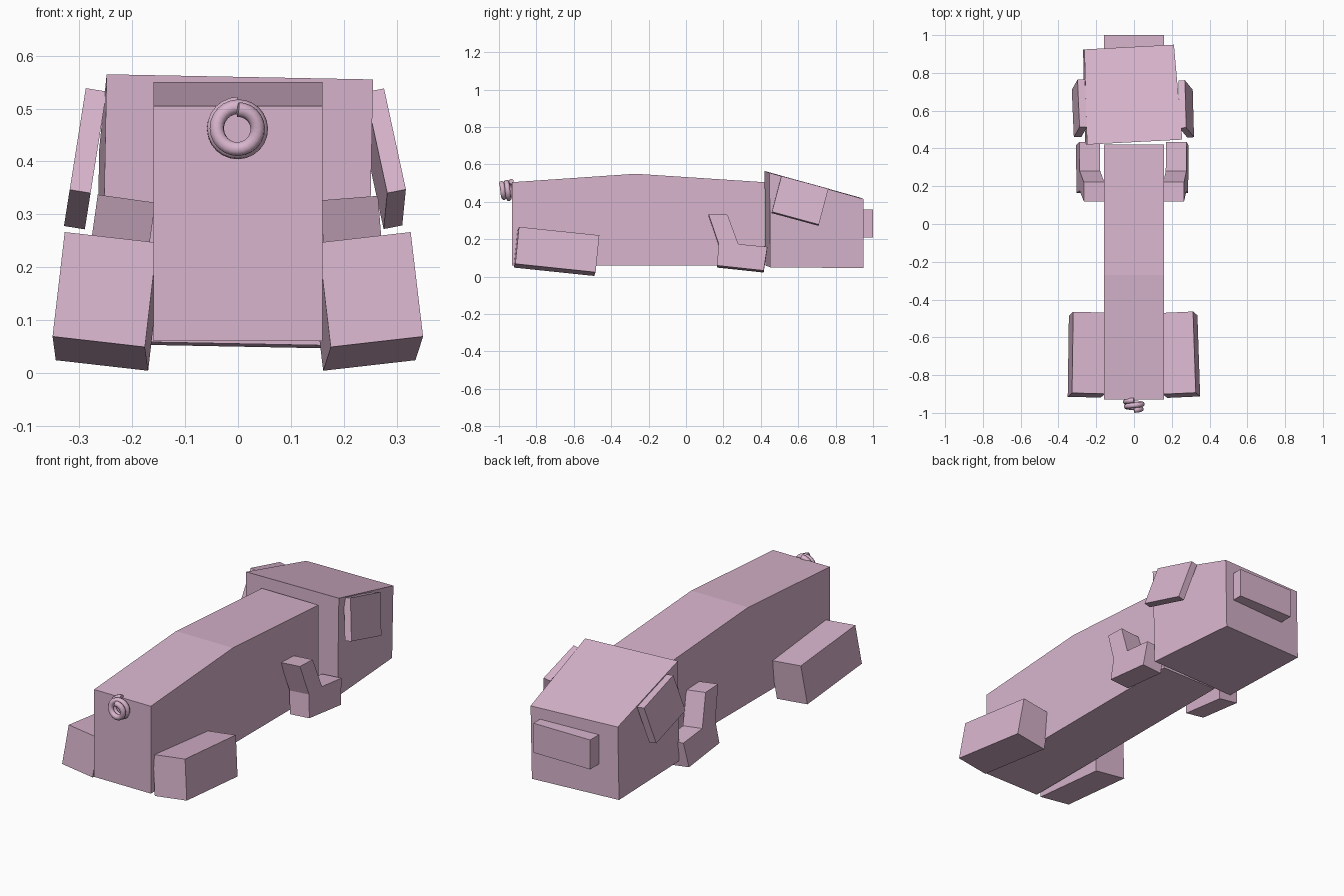
import bpy, bmesh, math
from mathutils import Matrix, Vector, Euler

default = bpy.data.objects.get("Cube")
if default:
    bpy.data.objects.remove(default, do_unlink=True)

# Single flat colour
COLOUR = (0.69, 0.46, 0.61, 1)
pink = bpy.data.materials.new("soft pink")
pink.use_nodes = True
pink.diffuse_color = COLOUR
shader = pink.node_tree.nodes["Principled BSDF"]
shader.inputs["Base Color"].default_value = COLOUR
shader.inputs["Roughness"].default_value = 0.8


def add_object(name, data):
    obj = bpy.data.objects.new(name, data)
    data.materials.append(pink)
    bpy.context.scene.collection.objects.link(obj)
    return obj


def prism(name, profile, width, centre, turn=(0, 0, 0), taper=1.0):
    """Extrude a y-z profile along x, narrow it towards +y, then turn it about centre."""
    c = Vector(centre)
    bm = bmesh.new()
    verts = [bm.verts.new((-width / 2, y - c.y, z - c.z)) for y, z in profile]
    face = bm.faces.new(verts)
    out = bmesh.ops.extrude_face_region(bm, geom=[face])
    for v in out["geom"]:
        if isinstance(v, bmesh.types.BMVert):
            v.co.x += width
    for v in bm.verts:
        if v.co.y > 0:
            v.co.x *= taper
    bmesh.ops.recalc_face_normals(bm, faces=bm.faces)
    mesh = bpy.data.meshes.new(name)
    bm.to_mesh(mesh)
    bm.free()
    obj = add_object(name, mesh)
    obj.location = c
    obj.rotation_euler = [math.radians(a) for a in turn]
    return obj


def box(name, size, centre, turn=(0, 0, 0)):
    """Rotated box, pitched about x first, then rolled and yawed."""
    x, y, z = centre
    hy, hz = size[1] / 2, size[2] / 2
    profile = [(y - hy, z - hz), (y + hy, z - hz), (y + hy, z + hz), (y - hy, z + hz)]
    return prism(name, profile, size[0], centre, turn)


# Body with a gently arched back
prism("body", [(-0.93, 0.06), (0.42, 0.06), (0.42, 0.505), (-0.27, 0.55), (-0.93, 0.505)],
      0.32, (0, -0.25, 0.3))

# Wedge head, slightly turned, and snout
prism("head", [(0.437, 0.055), (0.937, 0.05), (0.937, 0.42), (0.433, 0.56)],
      0.505, (-0.015, 0.69, 0.3), (0, 1.1, 3), 0.94)
box("snout", (0.32, 0.1, 0.15), (0, 0.95, 0.285))

# Ears hanging on the sides of the head
box("left_ear", (0.036, 0.26, 0.202), (0.276, 0.609, 0.405), (-15.5, -11, 4.6))
box("right_ear", (0.04, 0.26, 0.202), (-0.289, 0.612, 0.405), (-15.5, 9, 0))

# Block hind legs splayed out
box("left_hind_leg", (0.176, 0.432, 0.2), (0.244, -0.692, 0.135), (-6, -6.5, 2.6))
box("right_hind_leg", (0.176, 0.432, 0.2), (-0.249, -0.692, 0.135), (-6, 6.5, -1.5))

# Bent front legs
BENT = [(0.165, 0.055), (0.415, 0.028), (0.435, 0.155), (0.28, 0.17),
        (0.222, 0.327), (0.12, 0.331), (0.175, 0.17)]
prism("left_front_leg", BENT, 0.11, (0.222, 0.28, 0.18), (0, -4.5, 0))
prism("right_front_leg", BENT, 0.11, (-0.232, 0.28, 0.18), (0, 8, 0))

# Curly tail
curve = bpy.data.curves.new("tail", "CURVE")
curve.dimensions = "3D"
curve.bevel_depth = 0.014
curve.bevel_resolution = 2
curve.use_fill_caps = True
STEPS = 48
spline = curve.splines.new("POLY")
spline.points.add(STEPS)
for i, p in enumerate(spline.points):
    t = i / STEPS
    a = math.pi / 2 - t * 4 * math.pi
    r = 0.036 + 0.011 * t
    p.co = (r * math.cos(a), -0.986 + 0.052 * t, 0.462 + r * math.sin(a), 1)
spline.use_smooth = True
add_object("tail", curve)
